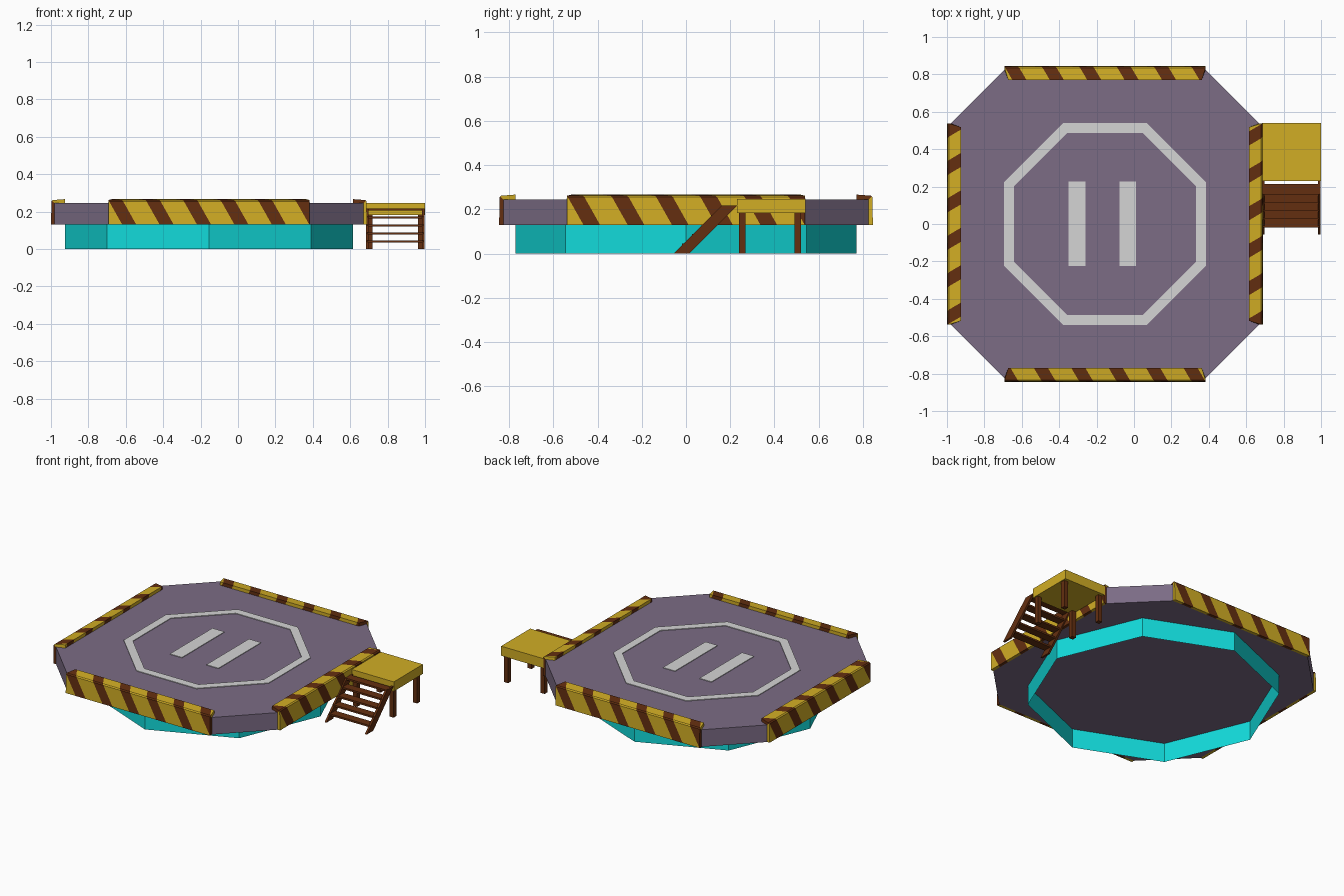
import bpy, bmesh, math
from mathutils import Matrix, Vector

if "Cube" in bpy.data.objects:
    bpy.data.objects.remove(bpy.data.objects["Cube"])

CX = -0.155            # centre of the pad in x
DECK_Z = (0.13, 0.245)


def material(name, rgb):
    m = bpy.data.materials.new(name)
    m.diffuse_color = (*rgb, 1)
    m.use_nodes = True
    m.node_tree.nodes["Principled BSDF"].inputs["Base Color"].default_value = m.diffuse_color
    return m


MAUVE = material("mauve deck", (0.20, 0.15, 0.235))
TEAL = material("bright cyan", (0.006, 0.71, 0.71))
YELLOW = material("warning yellow", (0.64, 0.42, 0.018))
BROWN = material("dark brown", (0.127, 0.028, 0.005))
WHITE = material("marking grey white", (0.66, 0.66, 0.66))


def finish(bm, name, *mats):
    bmesh.ops.recalc_face_normals(bm, faces=bm.faces)
    me = bpy.data.meshes.new(name)
    bm.to_mesh(me)
    bm.free()
    for m in mats:
        me.materials.append(m)
    ob = bpy.data.objects.new(name, me)
    bpy.context.collection.objects.link(ob)
    return ob


def prism(name, pts, vec, mat):
    """Extrude a flat outline along a vector."""
    bm = bmesh.new()
    f = bm.faces.new([bm.verts.new(p) for p in pts])
    ext = bmesh.ops.extrude_face_region(bm, geom=[f], use_keep_orig=True)
    verts = [g for g in ext["geom"] if isinstance(g, bmesh.types.BMVert)]
    bmesh.ops.translate(bm, verts=verts, vec=vec)
    return finish(bm, name, mat)


def box(name, x, y, z, mat):
    pts = [(x[0], y[0], z[0]), (x[1], y[0], z[0]), (x[1], y[1], z[0]), (x[0], y[1], z[0])]
    return prism(name, pts, (0, 0, z[1] - z[0]), mat)


def octagon(a, b, z):
    """Octagon with half width a and half length b of its straight sides."""
    q = [(a, -b), (a, b), (b, a), (-b, a), (-a, b), (-a, -b), (-b, -a), (b, -a)]
    return [(CX + x, y, z) for x, y in q]


# Deck slab
prism("deck", octagon(0.825, 0.5375, DECK_Z[0]), (0, 0, DECK_Z[1] - DECK_Z[0]), MAUVE)

# Open octagonal base wall under the deck
bm = bmesh.new()
bmesh.ops.create_cone(bm, cap_ends=False, segments=8, radius1=0.77, radius2=0.77, depth=0.13,
                      matrix=Matrix.Translation((CX, 0, 0.065)))
base = finish(bm, "base_wall", TEAL)
ang = math.atan2(base.data.vertices[0].co.y, base.data.vertices[0].co.x - CX)
base.data.transform(Matrix.Translation((CX, 0, 0)) @ Matrix.Rotation(-ang, 4, "Z")
                    @ Matrix.Translation((-CX, 0, 0))
                    if abs(math.sin(4 * ang)) > 0.1 else Matrix())

# Painted octagonal ring as a thin plate
bm = bmesh.new()
t = math.tan(math.pi / 8)
loops = [[bm.verts.new(p) for p in octagon(a, a * t, z)]
         for a, z in ((0.54, 0.244), (0.54, 0.249), (0.487, 0.249), (0.487, 0.244))]
for k in range(4):
    p, q = loops[k], loops[(k + 1) % 4]
    for i in range(8):
        j = (i + 1) % 8
        bm.faces.new((p[i], p[j], q[j], q[i]))
finish(bm, "ring_marking", WHITE)

# Two plain touchdown bars inside the ring
for side, x0 in (("left", -0.35), ("right", -0.078)):
    box(f"touchdown_bar_{side}", (x0, x0 + 0.09), (-0.225, 0.228), (0.244, 0.249), WHITE)

# Striped edge rails: an L profile wrapping the deck edge, cut by slanted planes
PROFILE = [(0.825, 0.13), (0.845, 0.13), (0.842, 0.255), (0.835, 0.262),
           (0.77, 0.267), (0.77, 0.245), (0.825, 0.245)]    # outward distance, height
SLANT, PERIOD = 0.55, 0.2
BAND = (0.065, 0.14)


def rail(name, turn):
    bm = bmesh.new()
    ends = []
    for s in (-1, 1):
        ends.append([bm.verts.new((s * (0.5375 - (0.02 if d < 0.8 else 0)), -d, z))
                     for d, z in PROFILE])
    n = len(PROFILE)
    for i in range(n):
        j = (i + 1) % n
        bm.faces.new((ends[0][i], ends[0][j], ends[1][j], ends[1][i]))
    for e in ends:
        bm.faces.new(e)
    normal = Vector((1, SLANT, SLANT))
    origin = Vector((0, -0.845, 0.26))
    for k in range(-4, 4):
        for edge in BAND:
            bmesh.ops.bisect_plane(bm, geom=bm.verts[:] + bm.edges[:] + bm.faces[:],
                                   plane_co=origin + Vector((k * PERIOD + edge, 0, 0)),
                                   plane_no=normal)
    for f in bm.faces:
        s = (f.calc_center_median() - origin).dot(normal) % PERIOD
        f.material_index = int(BAND[0] < s < BAND[1])
    bm.transform(Matrix.Translation((CX, 0, 0)) @ Matrix.Rotation(turn * math.pi / 2, 4, "Z"))
    finish(bm, name, YELLOW, BROWN)


for turn, side in enumerate(("front", "right", "back", "left")):
    rail(f"{side}_rail", turn)

# Side landing on four legs
box("landing", (0.685, 1.0), (0.23, 0.54), (0.183, 0.247), YELLOW)
for lx in (0.69, 0.962):
    for ly in (0.24, 0.49):
        box("landing_leg", (lx, lx + 0.03), (ly, ly + 0.03), (0, 0.185), BROWN)

# Stair: two sloping stringers and five treads
for sx in (0.684, 0.984):
    prism("stair_stringer", [(sx, -0.055, 0), (sx, 0.015, 0), (sx, 0.23, 0.217), (sx, 0.16, 0.217)],
          (0.014, 0, 0), BROWN)
for i in range(5):
    z = 0.034 + i * 0.043
    y = -0.018 + i * 0.044
    box("stair_tread", (0.69, 0.992), (y, y + 0.055), (z, z + 0.012), BROWN)
